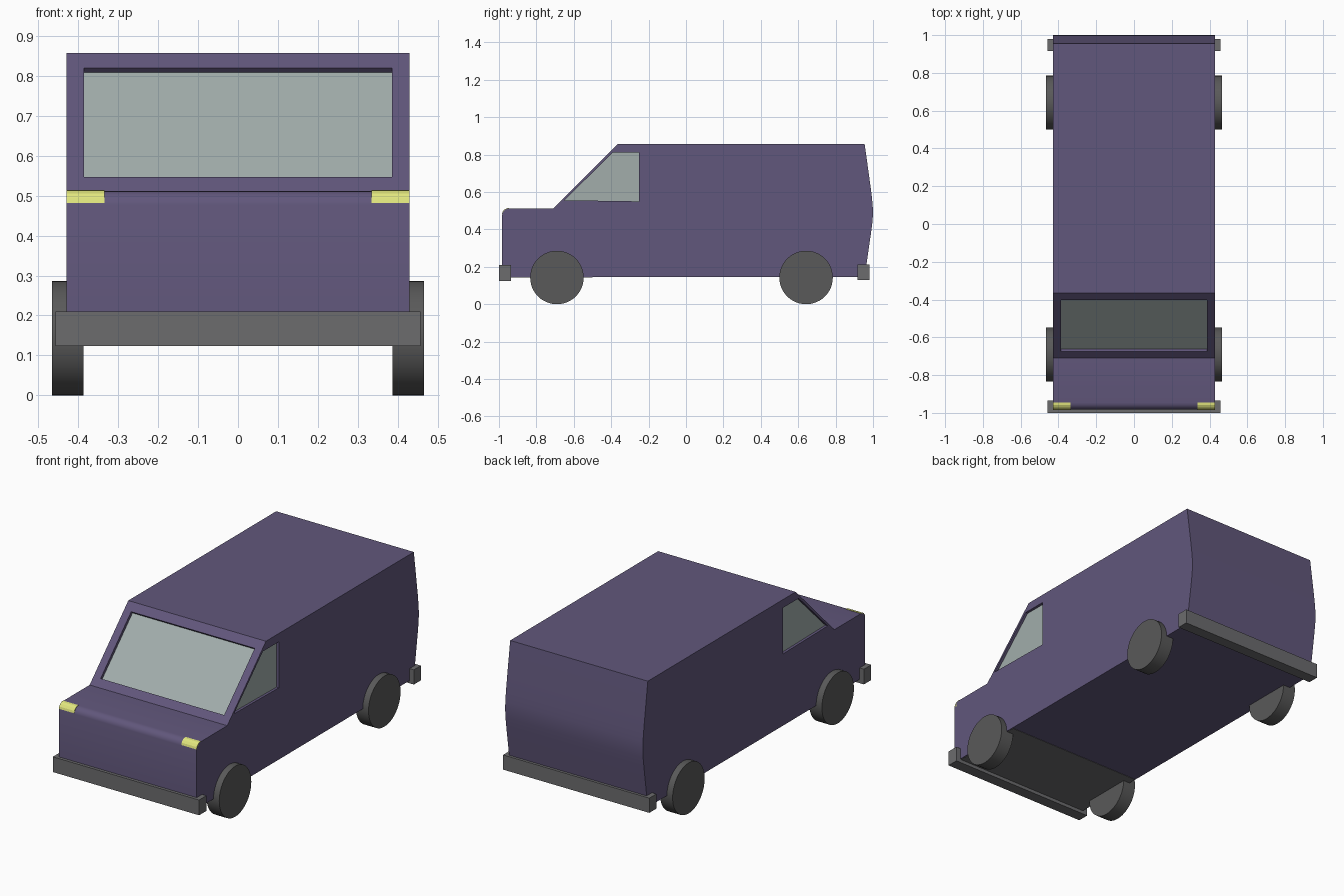
import bpy, bmesh, math

if "Cube" in bpy.data.objects:
    bpy.data.objects.remove(bpy.data.objects["Cube"])


def material(name, rgb):
    m = bpy.data.materials.new(name)
    m.diffuse_color = (*rgb, 1)
    m.use_nodes = True
    m.node_tree.nodes["Principled BSDF"].inputs["Base Color"].default_value = m.diffuse_color
    return m


PAINT = material("purple_paint", (0.12, 0.095, 0.20))
GLASS = material("window_glass", (0.36, 0.42, 0.41))
LAMP = material("lamp_yellow", (0.76, 0.80, 0.21))
TRIM = material("trim_grey", (0.15, 0.15, 0.155))
RUBBER = material("tyre_grey", (0.10, 0.10, 0.10))


def prism(name, profile, x0, x1, mat=None):
    """Extrude a (y, z) profile along x."""
    bm = bmesh.new()
    face = bm.faces.new([bm.verts.new((x0, y, z)) for y, z in profile])
    ext = bmesh.ops.extrude_face_region(bm, geom=[face])
    verts = [g for g in ext["geom"] if isinstance(g, bmesh.types.BMVert)]
    bmesh.ops.translate(bm, verts=verts, vec=(x1 - x0, 0, 0))
    bmesh.ops.recalc_face_normals(bm, faces=bm.faces)
    me = bpy.data.meshes.new(name)
    bm.to_mesh(me)
    bm.free()
    ob = bpy.data.objects.new(name, me)
    bpy.context.collection.objects.link(ob)
    if mat:
        me.materials.append(mat)
    return ob


def rect(y0, y1, z0, z1):
    return [(y0, z0), (y1, z0), (y1, z1), (y0, z1)]


def select(ob):
    bpy.ops.object.select_all(action='DESELECT')
    ob.select_set(True)
    bpy.context.view_layer.objects.active = ob


def smooth(ob):
    select(ob)
    bpy.ops.object.shade_smooth_by_angle(angle=math.radians(28))


def cut(ob, cutter):
    select(ob)
    mod = ob.modifiers.new("pocket", 'BOOLEAN')
    mod.operation = 'DIFFERENCE'
    mod.solver = 'EXACT'
    mod.object = cutter
    bpy.ops.object.modifier_apply(modifier=mod.name)
    bpy.data.objects.remove(cutter)


W = 0.43

# body shell
body = prism("body", [
    (-0.983, 0.145), (-0.983, 0.478), (-0.979, 0.492), (-0.970, 0.503),
    (-0.958, 0.510), (-0.945, 0.512), (-0.71, 0.512), (-0.365, 0.857),
    (0.955, 0.857), (0.977, 0.70), (0.992, 0.59), (0.998, 0.53), (1.0, 0.49),
    (0.997, 0.44), (0.989, 0.38), (0.955, 0.145)], -W, W, PAINT)


# windscreen pocket and glass, on the 45 degree slope
def slope_band(d0, d1, z0=0.547, z1=0.82):
    a, b = (z0 - 1.222, z0), (z1 - 1.222, z1)
    return [(a[0] + d0, a[1] - d0), (b[0] + d0, b[1] - d0),
            (b[0] + d1, b[1] - d1), (a[0] + d1, a[1] - d1)]


cut(body, prism("windscreen_cutter", slope_band(-0.03, 0.014), -0.386, 0.386))
prism("windscreen", slope_band(0.012, 0.018), -0.386, 0.386, GLASS)

# side window pockets and glass
SIDE = [(-0.65, 0.556), (-0.25, 0.55), (-0.25, 0.81), (-0.392, 0.81)]
for side, s in (("left", -1), ("right", 1)):
    cut(body, prism("side_cutter", SIDE, s * (W - 0.017), s * (W + 0.05)))
    prism(side + "_window", SIDE, s * (W - 0.022), s * (W - 0.015), GLASS)
smooth(body)

# headlamps wrapped over the bonnet's front edge
for side, s in (("left", -1), ("right", 1)):
    lamp = prism(side + "_headlamp", [
        (-0.984, 0.482), (-0.981, 0.494), (-0.972, 0.506), (-0.959, 0.513),
        (-0.946, 0.514), (-0.95, 0.500), (-0.97, 0.482)],
        s * 0.335, s * W, LAMP)

# bumpers
prism("front_bumper", rect(-1.0, -0.935, 0.124, 0.21), -0.457, 0.457, TRIM)
prism("rear_bumper", rect(0.917, 0.98, 0.13, 0.213), -0.457, 0.457, TRIM)

# grey tray under the engine
prism("engine_undertray", rect(-0.98, -0.50, 0.143, 0.15), -0.425, 0.425, TRIM)

# wheels
R = 0.143
ring = [(R * math.cos(i * math.tau / 48), R * math.sin(i * math.tau / 48))
        for i in range(48)]
for end, yc in (("front", -0.69), ("rear", 0.642)):
    for side, s in (("left", -1), ("right", 1)):
        wheel = prism(f"{end}_{side}_wheel", [(yc + y, R + z) for y, z in ring],
                      s * 0.387, s * 0.466, RUBBER)
        smooth(wheel)
